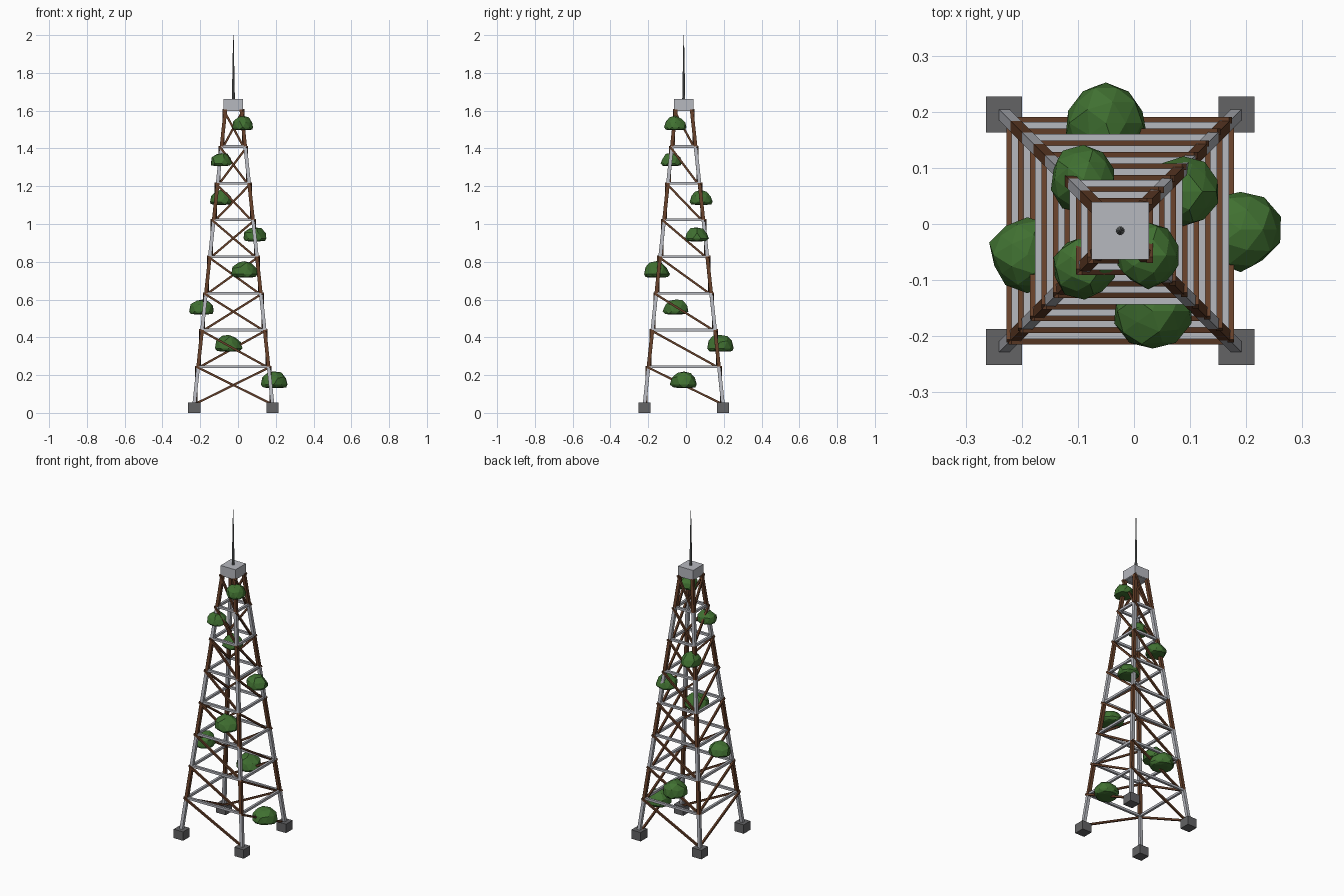
import bpy, bmesh, random
from mathutils import Vector, Matrix

random.seed(4)
if "Cube" in bpy.data.objects:
    bpy.data.objects.remove(bpy.data.objects["Cube"])


def material(name, r, g, b):
    m = bpy.data.materials.new(name)
    m.use_nodes = True
    m.diffuse_color = (r, g, b, 1)
    m.node_tree.nodes["Principled BSDF"].inputs["Base Color"].default_value = (r, g, b, 1)
    return m


STEEL = material("pale steel", 0.47, 0.48, 0.52)
RUST = material("rust brown", 0.13, 0.05, 0.022)
CONCRETE = material("dark concrete", 0.125, 0.125, 0.13)
DARK = material("antenna grey", 0.15, 0.16, 0.16)
LEAF = material("leaf green", 0.052, 0.165, 0.031)

CENTRE = Vector((-0.0245, -0.012, 0))
BASE, TOP, LEVELS = 0.05, 1.605, 8
CORNERS = [(-1, -1), (1, -1), (1, 1), (-1, 1)]


def half(level):
    return 0.207 + (0.042 - 0.207) * level / LEVELS


def height(level):
    return BASE + (TOP - BASE) * level / LEVELS


def finish(name, bm, mat, location=CENTRE):
    mesh = bpy.data.meshes.new(name)
    bm.to_mesh(mesh)
    bm.free()
    mesh.materials.append(mat)
    obj = bpy.data.objects.new(name, mesh)
    obj.location = location
    bpy.context.collection.objects.link(obj)
    return obj


def box(bm, pos, size):
    bmesh.ops.create_cube(bm, matrix=Matrix.Translation(pos) @ Matrix.Diagonal((*size, 1)))


def beam(bm, a, b, width):
    """Square bar between two points, one pair of sides kept upright."""
    a, b = Vector(a), Vector(b)
    z = (b - a).normalized()
    side = Vector((0, 1, 0)) if abs(z.y) < 0.5 else Vector((1, 0, 0))
    x = side.cross(z).normalized()
    rot = Matrix((x, z.cross(x), z)).transposed().to_4x4()
    bmesh.ops.create_cube(bm, matrix=Matrix.Translation((a + b) / 2) @ rot
                          @ Matrix.Diagonal((width, width, (b - a).length, 1)))


# Footings
bm = bmesh.new()
for sx, sy in CORNERS:
    box(bm, (sx * half(0), sy * half(0), 0.0275), (0.064, 0.064, 0.055))
finish("footings", bm, CONCRETE)

# Legs, steel and rusted sections alternating
for name, mat, start in (("steel_legs", STEEL, 0), ("rusted_legs", RUST, 1)):
    bm = bmesh.new()
    for i in range(start, LEVELS, 2):
        for sx, sy in CORNERS:
            beam(bm, (sx * half(i), sy * half(i), height(i)),
                 (sx * half(i + 1), sy * half(i + 1), height(i + 1)), 0.019)
    finish(name, bm, mat)

# Horizontal rings
bm = bmesh.new()
for i in range(1, LEVELS + 1):
    h, z = half(i), height(i)
    for s in (-1, 1):
        beam(bm, (-h, s * h, z), (h, s * h, z), 0.014)
        beam(bm, (s * h, -h, z), (s * h, h, z), 0.014)
finish("horizontal_rings", bm, STEEL)

# Diagonal braces, one upright bar per face and section
bm = bmesh.new()
for i in range(LEVELS):
    h = (half(i) + half(i + 1)) / 2
    low, high = height(i), height(i + 1)
    for s in (-1, 1):
        beam(bm, (-s * h, s * h, low), (s * h, s * h, high), 0.0115)
        beam(bm, (s * h, h, low), (s * h, -h, high), 0.0115)
finish("diagonal_braces", bm, RUST)

# Top platform
bm = bmesh.new()
box(bm, (0, 0, 1.632), (0.102, 0.102, 0.06))
finish("top_platform", bm, STEEL)

# Antenna
bm = bmesh.new()
bmesh.ops.create_cone(bm, cap_ends=True, segments=8, radius1=0.008, radius2=0.0015,
                      depth=0.34, matrix=Matrix.Translation((0, 0, 1.83)))
finish("antenna", bm, DARK)

# Foliage clumps, domed above and nearly flat below: position and radius
CLUMPS = [
    (0.19, -0.01, 0.15, 0.072), (-0.05, 0.18, 0.342, 0.073),
    (-0.19, -0.055, 0.538, 0.067), (0.033, -0.155, 0.734, 0.069),
    (0.088, 0.058, 0.924, 0.062), (-0.09, 0.08, 1.117, 0.061),
    (-0.088, -0.077, 1.321, 0.057), (0.025, -0.056, 1.512, 0.058),
]
for n, (x, y, z, r) in enumerate(CLUMPS, 1):
    bm = bmesh.new()
    bmesh.ops.create_icosphere(bm, subdivisions=2, radius=r)
    for v in bm.verts:
        v.co *= random.uniform(0.92, 1.07)
        v.co.z = v.co.z if v.co.z > 0 else max(v.co.z * 0.4, -0.25 * r)
    finish(f"foliage_{n}", bm, LEAF, (x, y, z))
